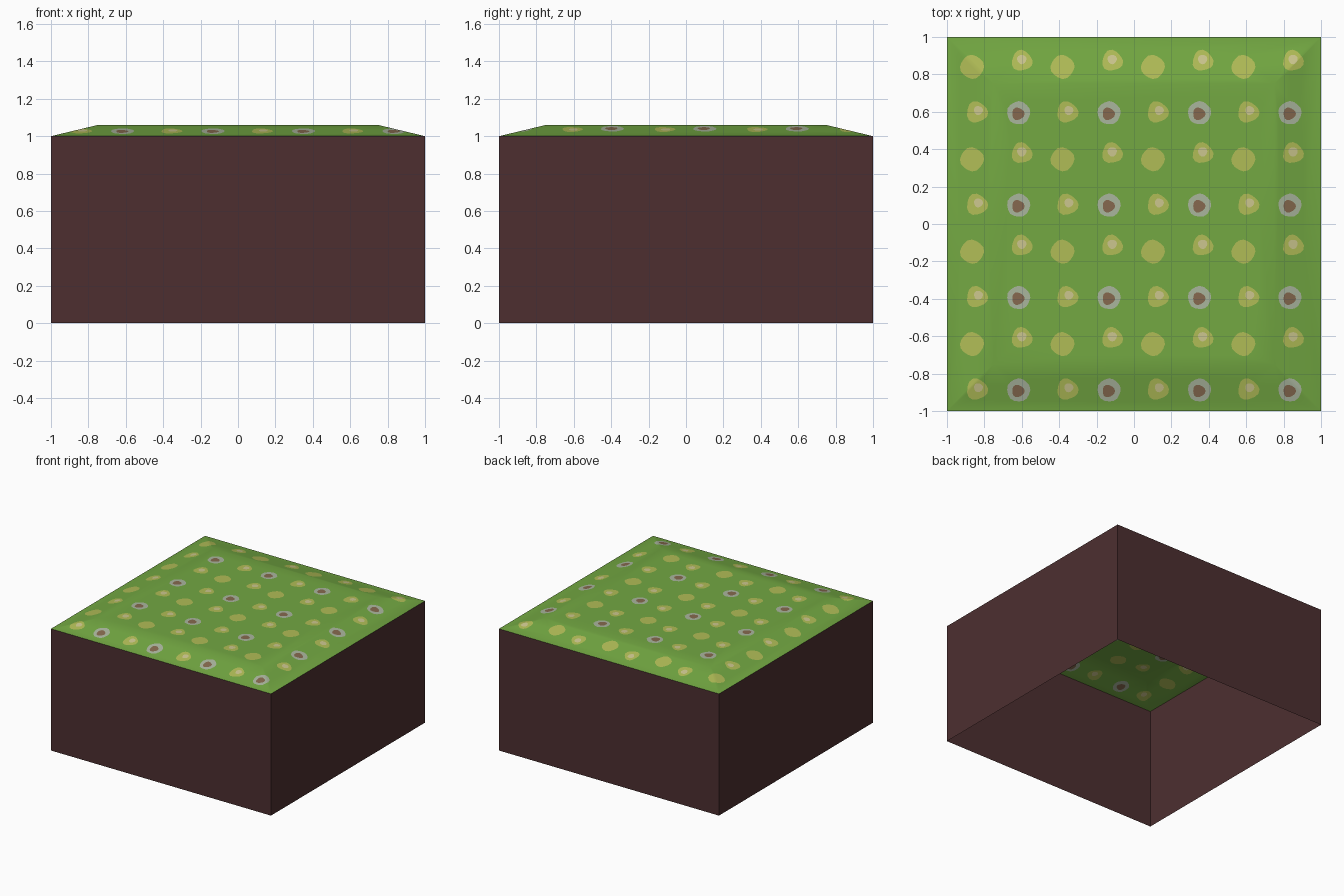
import bpy, bmesh, math
from mathutils import Vector
from mathutils.geometry import delaunay_2d_cdt

if "Cube" in bpy.data.objects:
    bpy.data.objects.remove(bpy.data.objects["Cube"])


def material(name, r, g, b):
    lin = [((c / 255 + 0.055) / 1.055) ** 2.4 for c in (r, g, b)]
    m = bpy.data.materials.new(name)
    m.diffuse_color = (*lin, 1)
    m.use_nodes = True
    m.node_tree.nodes["Principled BSDF"].inputs["Base Color"].default_value = m.diffuse_color
    return m


def add_object(name, bm, mats):
    me = bpy.data.meshes.new(name)
    bm.to_mesh(me)
    bm.free()
    for m in mats:
        me.materials.append(m)
    ob = bpy.data.objects.new(name, me)
    bpy.context.collection.objects.link(ob)
    return ob


soil = material("dark soil", 77, 47, 48)
grass = [material("grass green", 115, 168, 66),
         material("yellow petal", 176, 188, 86),
         material("pale centre", 204, 198, 142),
         material("grey petal", 170, 182, 158),
         material("brown centre", 134, 105, 78)]

# Soil walls: four sides, open underneath
bm = bmesh.new()
corners = [(-1, -1), (1, -1), (1, 1), (-1, 1)]
low = [bm.verts.new((x, y, 0)) for x, y in corners]
high = [bm.verts.new((x, y, 1)) for x, y in corners]
for i in range(4):
    j = (i + 1) % 4
    bm.faces.new((low[i], low[j], high[j], high[i]))
add_object("soil_walls", bm, [soil])

# Flower spots of one tile: x, y, radius, wobble, lobes, phase, colour
tile = [(-0.866, 0.84, 0.063, 0.04, 4, 0.8, 1),
        (-0.600, 0.873, 0.055, 0.09, 3, 2.5, 1),
        (-0.600, 0.880, 0.025, 0.05, 3, 0.0, 2),
        (-0.840, 0.598, 0.056, 0.09, 3, 2.0, 1),
        (-0.832, 0.607, 0.024, 0.05, 3, 1.0, 2),
        (-0.617, 0.594, 0.062, 0.03, 5, 0.5, 3),
        (-0.620, 0.589, 0.033, 0.08, 3, 1.5, 4)]
spots = [(x + 0.4835 * i, y - 0.494 * j, *rest)
         for i in range(4) for j in range(4) for x, y, *rest in tile]


def spot_radius(spot, a):
    _, _, r, wobble, lobes, phase, _ = spot
    return r * (1 + wobble * math.sin(lobes * a + phase))


def colour_at(p):
    found = 0
    for s in spots:
        dx, dy = p.x - s[0], p.y - s[1]
        if math.hypot(dx, dy) < spot_radius(s, math.atan2(dy, dx)):
            found = s[6]
    return found


# Grass sheet: flat outline, slope break and spot outlines cut into one surface
points, edges = [], []


def add_loop(loop):
    n = len(points)
    points.extend(Vector(p) for p in loop)
    edges.extend((n + k, n + (k + 1) % len(loop)) for k in range(len(loop)))


RIM = 0.75
add_loop(corners)
add_loop([(x * RIM, y * RIM) for x, y in corners])
edges.extend((k, k + 4) for k in range(4))
SIDES = 16
for s in spots:
    angles = [2 * math.pi * k / SIDES for k in range(SIDES)]
    add_loop([(s[0] + spot_radius(s, a) * math.cos(a),
               s[1] + spot_radius(s, a) * math.sin(a)) for a in angles])

co, _, tris, *_ = delaunay_2d_cdt(points, edges, [], 0, 1e-5)
bm = bmesh.new()
verts = []
for p in co:
    slope = (1 - max(abs(p.x), abs(p.y))) / (1 - RIM)
    verts.append(bm.verts.new((p.x, p.y, 1 + 0.06 * max(0, min(1, slope)))))
for t in tris:
    f = bm.faces.new([verts[i] for i in t])
    f.normal_update()
    if f.normal.z < 0:
        f.normal_flip()
    f.material_index = colour_at(f.calc_center_median())
    f.smooth = True
add_object("grass_top", bm, grass)
